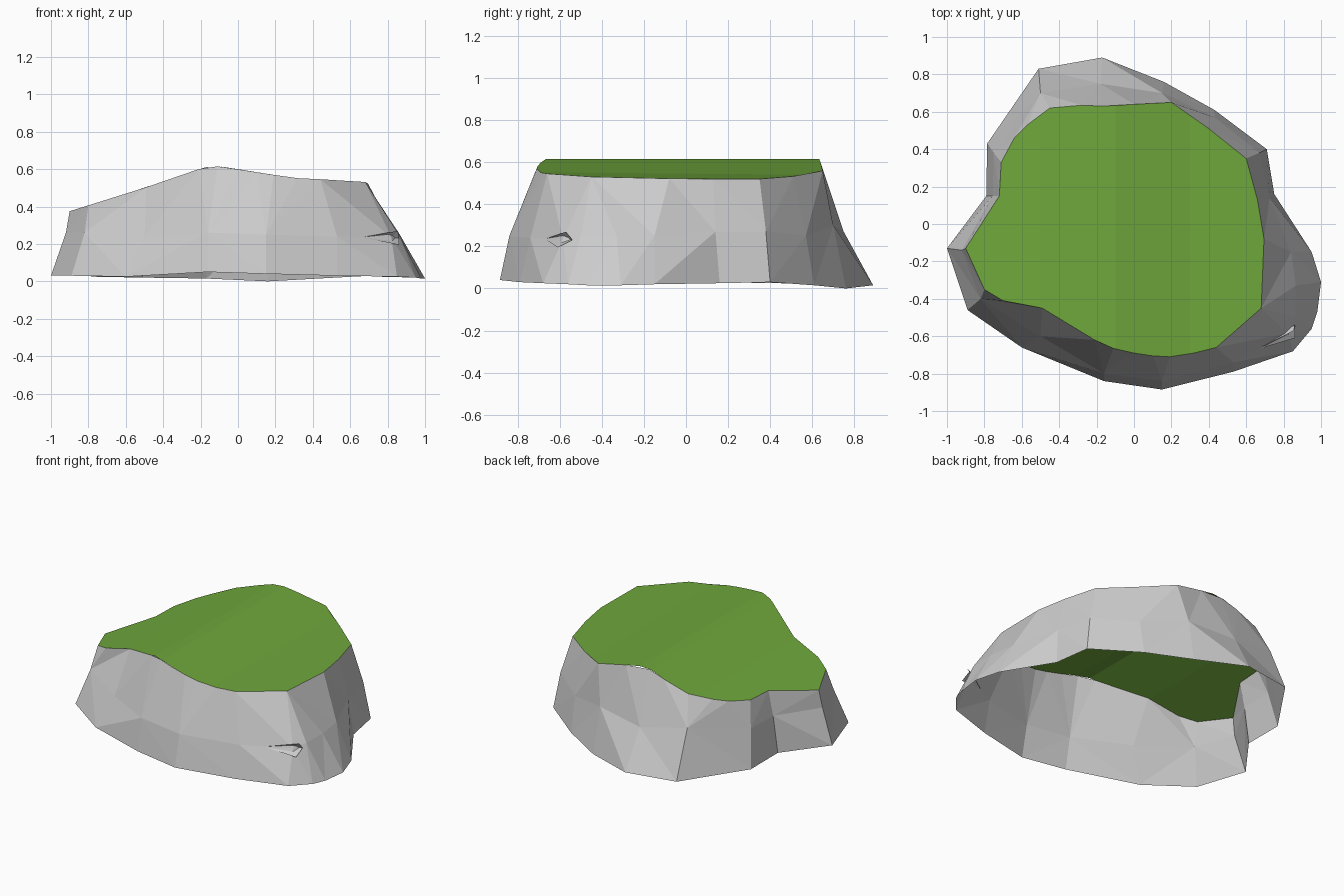
import bpy, bmesh, math
from mathutils import Vector

if "Cube" in bpy.data.objects:
    bpy.data.objects.remove(bpy.data.objects["Cube"])

# Outlines, counter-clockwise from the left tip
base = [(-1, -.13, .03), (-.89, -.46, .03), (-.6, -.66, .025), (-.16, -.84, .05),
        (.15, -.885, .04), (.53, -.79, .03), (.85, -.68, .025), (.95, -.56, .02),
        (.98, -.47, .015), (1, -.31, .015), (.95, -.15, .02), (.75, .16, .025),
        (.71, .4, .03), (.43, .61, .015), (.16, .76, 0), (-.17, .89, .015),
        (-.51, .83, .02), (-.785, .43, .025), (-.79, .15, .03)]
middle = [(-.92, -.14, .26), (-.82, -.4, .26), (-.5, -.6, .24), (-.16, -.8, .26),
          (.15, -.84, .25), (.53, -.74, .24), (.82, -.585, .235), (.86, -.5, .25),
          (.865, -.33, .25), (.84, -.15, .25), (.725, .14, .27), (.67, .38, .27),
          (.43, .57, .25), (.15, .7, .3), (-.18, .75, .27), (-.5, .7, .33),
          (-.75, .38, .27), (-.755, .15, .27)]
rim_xy = [(-.9, -.13), (-.8, -.35), (-.7, -.41), (-.49, -.45), (-.21, -.62),
          (-.11, -.665), (0, -.69), (.1, -.705), (.19, -.71), (.32, -.69), (.44, -.66),
          (.68, -.45), (.695, -.08), (.66, .13), (.6, .35), (.4, .51), (.2, .65),
          (0, .64), (-.17, .63), (-.28, .635), (-.45, .62), (-.57, .53),
          (-.64, .46), (-.71, .33), (-.72, .15)]
ridge = [(-.9, .375), (-.5, .5), (-.18, .61), (-.1, .615), (.3, .55), (.7, .53)]


def height(x, y):
    for (x0, z0), (x1, z1) in zip(ridge, ridge[1:]):
        if x <= x1:
            break
    return z0 + (x - x0) / (x1 - x0) * (z1 - z0) - .03 * max(x, 0) * (y + .45)


def angle(v):
    return math.atan2(v.co.y, v.co.x)


def stitch(bm, low, high):
    """Join two closed rings with triangles, walking round by angle."""
    n, m, i, j = len(low), len(high), 0, 0
    while i < n or j < m:
        a = angle(low[(i + 1) % n]) + math.tau * ((i + 1) // n) if i < n else 99
        b = angle(high[(j + 1) % m]) + math.tau * ((j + 1) // m) if j < m else 99
        if a <= b:
            bm.faces.new((low[i % n], low[(i + 1) % n], high[j % m]))
            i += 1
        else:
            bm.faces.new((low[i % n], high[(j + 1) % m], high[j % m]))
            j += 1


def finish(bm, name):
    mesh = bpy.data.meshes.new(name)
    bm.to_mesh(mesh)
    bm.free()
    ob = bpy.data.objects.new(name, mesh)
    bpy.context.collection.objects.link(ob)
    return ob


# Rock wall, open underneath
bm = bmesh.new()
rim = [(x, y, height(x, y)) for x, y in rim_xy]
rings = [[bm.verts.new(p) for p in ring] for ring in (base, middle, rim)]
stitch(bm, rings[0], rings[1])
stitch(bm, rings[1], rings[2])
finish(bm, "rock_wall")

# Small chipped ledge on the front right corner
bm = bmesh.new()
tip, top, side, low, inner = [bm.verts.new(p) for p in (
    (.66, -.67, .235), (.855, -.57, .27), (.86, -.54, .23),
    (.86, -.61, .195), (.82, -.56, .235))]
for f in ((tip, inner, top), (tip, low, inner), (low, side, inner), (side, top, inner)):
    bm.faces.new(f)
finish(bm, "rock_chip")

# Grass top, folded along the ridge profile
bm = bmesh.new()
bm.faces.new([bm.verts.new((x, y, 0)) for x, y in rim_xy])
for x, _ in ridge[1:-1]:
    bmesh.ops.bisect_plane(bm, geom=bm.verts[:] + bm.edges[:] + bm.faces[:],
                           plane_co=Vector((x, 0, 0)), plane_no=Vector((1, 0, 0)))
for v in bm.verts:
    v.co.z = height(v.co.x, v.co.y)
grass = finish(bm, "grass_top")
mat = bpy.data.materials.new("grass_green")
mat.diffuse_color = (.16, .39, .045, 1)
mat.use_nodes = True
mat.node_tree.nodes["Principled BSDF"].inputs["Base Color"].default_value = mat.diffuse_color
grass.data.materials.append(mat)
